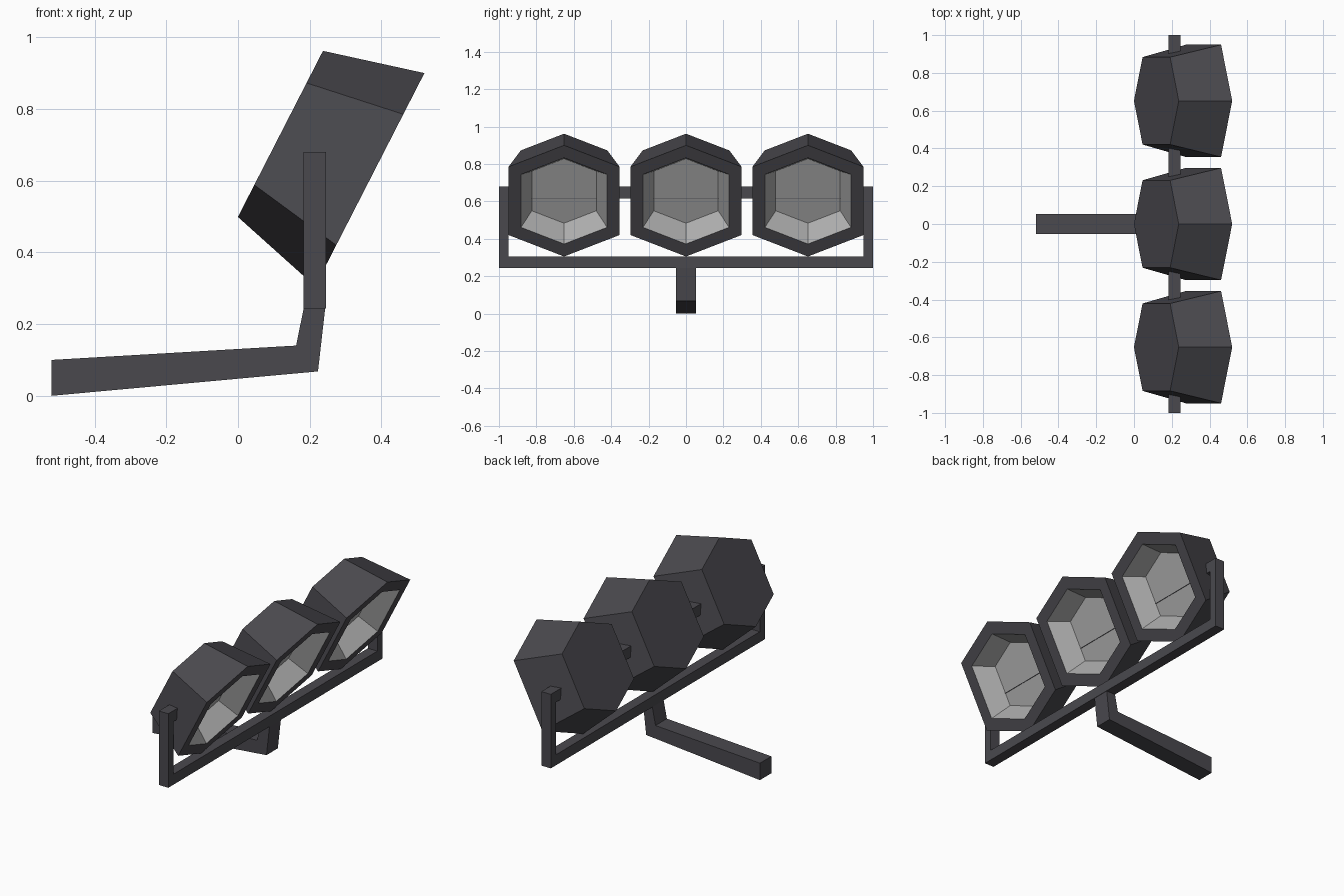
import bpy, bmesh
from mathutils import Vector

if "Cube" in bpy.data.objects:
    bpy.data.objects.remove(bpy.data.objects["Cube"])


def material(name, rgb):
    m = bpy.data.materials.new(name)
    m.diffuse_color = (*rgb, 1)
    m.use_nodes = True
    m.node_tree.nodes["Principled BSDF"].inputs["Base Color"].default_value = m.diffuse_color
    return m


DARK = material("dark_grey_metal", (0.068, 0.066, 0.076))
LIGHT = material("light_grey_reflector", (0.42, 0.42, 0.42))


def finish(bm, name, mats):
    bmesh.ops.recalc_face_normals(bm, faces=bm.faces)
    me = bpy.data.meshes.new(name)
    bm.to_mesh(me)
    bm.free()
    for m in mats:
        me.materials.append(m)
    ob = bpy.data.objects.new(name, me)
    bpy.context.collection.objects.link(ob)
    return ob


def box(name, lo, hi):
    bm = bmesh.new()
    bmesh.ops.create_cube(bm, size=1)
    for v in bm.verts:
        v.co = [(a + b) / 2 + c * (b - a) for a, b, c in zip(lo, hi, v.co)]
    return finish(bm, name, [DARK])


# Lamp heads: hexagonal rings lofted along the tilted beam axis
AXIS = Vector((0.89, 0, -0.456)).normalized()
UP = Vector((0.456, 0, 0.89)).normalized()
SIDE = Vector((0, 1, 0))
FRONT = Vector((0.3675, 0, 0.6025))
HEX = [(0, 0.334), (0.297, 0.205), (0.297, -0.205),
       (0, -0.334), (-0.297, -0.205), (-0.297, 0.205)]
# (depth behind the front rim, scale of the hexagon)
RINGS = [(0.28, 0.779), (0, 1), (0, 0.775), (0.1165, 0.58)]


def lamp(name, y):
    bm = bmesh.new()
    rings = []
    for depth, s in RINGS:
        c = FRONT + SIDE * y - AXIS * depth
        rings.append([bm.verts.new(c + SIDE * a * s + UP * b * s) for a, b in HEX])
    bm.faces.new(rings[0])
    for k in range(3):
        for i in range(6):
            j = (i + 1) % 6
            f = bm.faces.new((rings[k][i], rings[k][j], rings[k + 1][j], rings[k + 1][i]))
            f.material_index = int(k == 2)
    bm.faces.new(rings[3]).material_index = 1
    finish(bm, name, [DARK, LIGHT])


for name, y in (("lamp_left", -0.652), ("lamp_middle", 0), ("lamp_right", 0.652)):
    lamp(name, y)

# Rectangular frame around the lamps
X0, X1 = 0.183, 0.245
box("lower_rail", (X0, -1, 0.243), (X1, 1, 0.305))
box("lamp_axle", (X0, -0.95, 0.615), (X1, 0.95, 0.68))
box("upright_left", (X0, -1, 0.305), (X1, -0.95, 0.68))
box("upright_right", (X0, 0.95, 0.305), (X1, 1, 0.68))

# Bent mounting arm
PROFILE = [(-0.52, 0), (-0.52, 0.10), (0.162, 0.14), (0.183, 0.243), (0.243, 0.243), (0.223, 0.068)]
bm = bmesh.new()
face = bm.faces.new([bm.verts.new((x, -0.053, z)) for x, z in PROFILE])
ext = bmesh.ops.extrude_face_region(bm, geom=[face])
bmesh.ops.translate(bm, vec=(0, 0.106, 0),
                    verts=[g for g in ext["geom"] if isinstance(g, bmesh.types.BMVert)])
finish(bm, "mounting_arm", [DARK])
